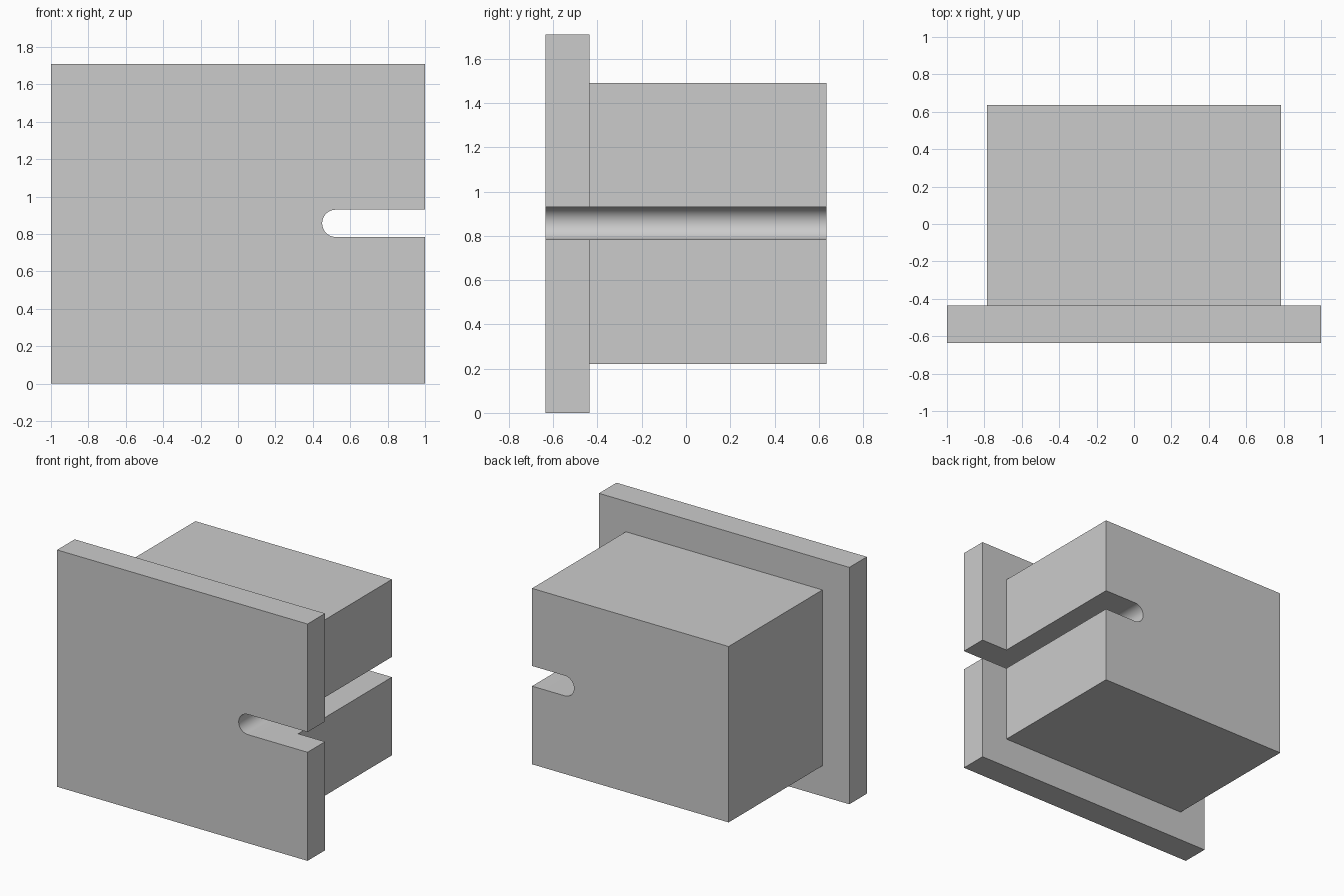
import bpy
import bmesh
import math

default_cube = bpy.data.objects.get("Cube")
if default_cube:
    bpy.data.objects.remove(default_cube, do_unlink=True)

# Single grey material
grey = bpy.data.materials.new("plain grey")
grey.use_nodes = True
colour = (0.6, 0.6, 0.6, 1)
grey.diffuse_color = colour
grey.node_tree.nodes["Principled BSDF"].inputs["Base Color"].default_value = colour


def extrude_profile(name, profile, y_front, y_back):
    """Extrude an (x, z) outline along y."""
    bm = bmesh.new()
    face = bm.faces.new([bm.verts.new((x, y_front, z)) for x, z in profile])
    result = bmesh.ops.extrude_face_region(bm, geom=[face])
    moved = [v for v in result["geom"] if isinstance(v, bmesh.types.BMVert)]
    bmesh.ops.translate(bm, verts=moved, vec=(0, y_back - y_front, 0))
    bmesh.ops.recalc_face_normals(bm, faces=bm.faces)
    mesh = bpy.data.meshes.new(name)
    bm.to_mesh(mesh)
    bm.free()
    mesh.materials.append(grey)
    obj = bpy.data.objects.new(name, mesh)
    bpy.context.collection.objects.link(obj)
    return obj


def rectangle(half_width, bottom, top):
    return [(-half_width, bottom), (half_width, bottom),
            (half_width, top), (-half_width, top)]


def combine(target, tool, operation):
    """Apply a boolean and discard its tool object."""
    mod = target.modifiers.new(operation.lower(), "BOOLEAN")
    mod.operation = operation
    mod.solver = "EXACT"
    mod.object = tool
    bpy.context.view_layer.objects.active = target
    bpy.ops.object.modifier_apply(modifier=mod.name)
    bpy.data.objects.remove(tool, do_unlink=True)


# Front flange plate with the block behind it
block = extrude_profile("flanged_block", rectangle(1, 0, 1.71), -0.635, -0.435)
rear = extrude_profile("rear_block", rectangle(0.785, 0.22, 1.49), -0.535, 0.635)
combine(block, rear, "UNION")

# Round-ended slot, open on the left side
radius, centre_x, centre_z, steps = 0.073, 0.523, 0.857, 24
angles = [math.pi * (0.5 + i / steps) for i in range(steps + 1)]
slot = [(centre_x + radius * math.cos(a), centre_z + radius * math.sin(a))
        for a in angles]
slot += [(1.2, centre_z - radius), (1.2, centre_z + radius)]
cutter = extrude_profile("slot_cutter", slot, -0.8, 0.8)
cutter.hide_render = True
combine(block, cutter, "DIFFERENCE")

# Smooth slot end, crisp block edges
bpy.ops.object.select_all(action="DESELECT")
block.select_set(True)
bpy.context.view_layer.objects.active = block
bpy.ops.object.shade_smooth_by_angle(angle=math.radians(30))
